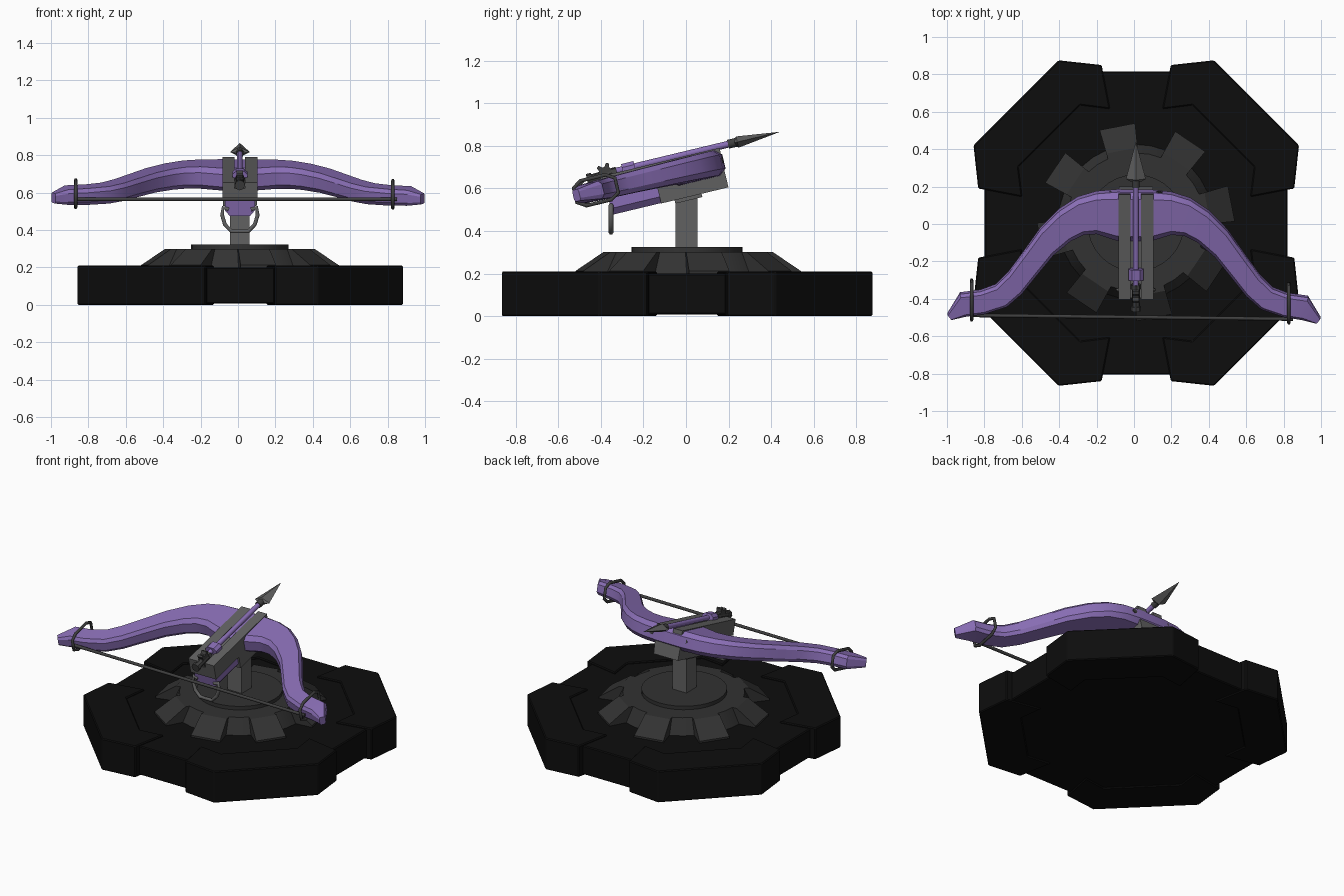
import bpy, bmesh, math
from mathutils import Matrix, Vector

if "Cube" in bpy.data.objects:
    bpy.data.objects.remove(bpy.data.objects["Cube"])

def material(name, *rgb):
    m = bpy.data.materials.new(name)
    m.diffuse_color = (*rgb, 1)
    m.use_nodes = True
    m.node_tree.nodes["Principled BSDF"].inputs["Base Color"].default_value = m.diffuse_color
    return m

BLACK = material("black", .004, .004, .004)
DARK = material("dark_grey", .032, .032, .032)
GREY = material("mid_grey", .12, .12, .12)
IRON = material("iron", .05, .05, .05)
PURPLE = material("purple", .25, .155, .46)

CX = .01
TILT = Matrix.Translation((CX, 0, .6)) @ Matrix.Rotation(math.radians(13.5), 4, 'X')

def bow_space(x, u, v):
    """x across, u along the bolt, v up from the tilted stock"""
    return TILT @ Vector((x, u, v))

def finish(name, bm, mat, bevel=0, smooth=0):
    bmesh.ops.recalc_face_normals(bm, faces=bm.faces)
    me = bpy.data.meshes.new(name)
    bm.to_mesh(me)
    bm.free()
    me.materials.append(mat)
    ob = bpy.data.objects.new(name, me)
    bpy.context.collection.objects.link(ob)
    bpy.ops.object.select_all(action='DESELECT')
    ob.select_set(True)
    bpy.context.view_layer.objects.active = ob
    if smooth:
        bpy.ops.object.shade_smooth_by_angle(angle=math.radians(smooth))
    if bevel:
        b = ob.modifiers.new("bevel", 'BEVEL')
        b.width, b.segments, b.limit_method = bevel, 1, 'ANGLE'
    return ob

def loft(name, rings, mat, **kw):
    bm = bmesh.new()
    vs = [[bm.verts.new(p) for p in r] for r in rings]
    n = len(vs[0])
    for a, b in zip(vs, vs[1:]):
        for i in range(n):
            bm.faces.new((a[i], a[(i + 1) % n], b[(i + 1) % n], b[i]))
    bm.faces.new(vs[0][::-1])
    bm.faces.new(vs[-1])
    return finish(name, bm, mat, **kw)

def prism(name, pts, h0, h1, mat, put=lambda a, b, h: (a, b, h), **kw):
    return loft(name, [[put(a, b, h) for a, b in pts] for h in (h0, h1)], mat, **kw)

def box(x, y):
    return [(-x, -y), (x, -y), (x, y), (-x, y)]

def rod(name, p, q, r1, r2, sides, mat, **kw):
    p, q = Vector(p), Vector(q)
    m = (q - p).to_track_quat('Z', 'Y').to_matrix().to_4x4()
    m.translation = (p + q) / 2
    bm = bmesh.new()
    bmesh.ops.create_cone(bm, cap_ends=True, segments=sides, radius1=r1, radius2=r2,
                          depth=(q - p).length, matrix=m)
    return finish(name, bm, mat, **kw)

def tube(name, pts, r, mat, closed=False):
    cu = bpy.data.curves.new(name, 'CURVE')
    cu.dimensions, cu.bevel_depth, cu.bevel_resolution = '3D', r, 1
    cu.use_fill_caps = True
    s = cu.splines.new('POLY')
    s.points.add(len(pts) - 1)
    for sp, p in zip(s.points, pts):
        sp.co = (*p, 1)
    s.use_cyclic_u = closed
    cu.materials.append(mat)
    ob = bpy.data.objects.new(name, cu)
    bpy.context.collection.objects.link(ob)
    bpy.ops.object.select_all(action='DESELECT')
    ob.select_set(True)
    bpy.context.view_layer.objects.active = ob
    bpy.ops.object.convert(target='MESH')

# Base: recessed octagonal slab with four raised corner blocks
BX, BY = .012, .005
octagon = [(.81, .4), (.4, .81), (-.4, .81), (-.81, .4),
           (-.81, -.4), (-.4, -.81), (.4, -.81), (.81, -.4)]
prism("base_slab", octagon, .008, .2, BLACK, lambda a, b, h: (a + BX, b + BY, h), bevel=.006)
corner = [(.185, .845), (.415, .87), (.87, .415), (.845, .185),
          (.61, .14), (.63, .3), (.3, .63), (.14, .61)]
for k in range(4):
    c, s = round(math.cos(k * math.pi / 2)), round(math.sin(k * math.pi / 2))
    prism(f"base_corner_{k}", corner, 0, .21, BLACK,
          lambda a, b, h: (a * c - b * s + BX, a * s + b * c + BY, h), bevel=.006)

# Cog turntable with sloping teeth
rod("cog_body", (CX, .01, .19), (CX, .01, .3), .42, .37, 32, DARK, smooth=30)
tooth = [(.3, .19), (.52, .19), (.52, .212), (.39, .3), (.3, .3)]
for k in range(8):
    a = math.radians(11 + 45 * k)
    c, s = math.cos(a), math.sin(a)

    def put(r, z, h):
        w = h * (.05 + .09 * r)
        return (r * c - w * s + CX, r * s + w * c + .01, z)
    prism(f"cog_tooth_{k}", tooth, -1, 1, DARK, put)
rod("turntable_disc", (CX, .005, .29), (CX, .005, .324), .26, .26, 32, DARK, smooth=30)

# Post and its tilted mounting plate
prism("post", box(.052, .052), .31, .57, GREY, lambda a, b, h: (a + CX, b + .003, h))
prism("mount_plate", box(.065, .065), -.058, -.03, GREY, bow_space)

# Stock: channelled rail, front block, purple grip
along = lambda x, v, u: bow_space(x, u, v)
rail = [(-.094, .045), (.094, .045), (.094, .148), (.028, .148),
        (.028, .115), (-.028, .115), (-.028, .148), (-.094, .148)]
prism("stock_rail", rail, -.38, .197, GREY, along)
prism("front_block", [(-.09, -.042), (.09, -.042), (.094, .06), (-.094, .06)],
      -.13, .195, GREY, along)
prism("stock_grip", [(-.055, -.04), (.055, -.04), (.08, -.01), (.08, .05), (-.08, .05), (-.08, -.01)],
      -.365, -.1, PURPLE, along)

# Bow: chamfered section swept along outer/inner plan edges
stations = [  # outer x, y, inner x, y, bottom, top
    (.09, .175, .09, -.085, .02, .143), (.2, .165, .2, -.05, .022, .143),
    (.3, .135, .27, -.055, .025, .143), (.4, .07, .34, -.09, .028, .142),
    (.5, -.03, .43, -.165, .032, .14), (.6, -.17, .52, -.275, .036, .138),
    (.67, -.265, .6, -.375, .038, .136), (.74, -.335, .68, -.445, .04, .134),
    (.82, -.365, .8, -.485, .042, .132), (.93, -.38, .9, -.5, .045, .13),
    (.998, -.49, .975, -.52, .06, .115)]

def section(side, xo, yo, xi, yi, v0, v1):
    o, i = Vector((xo, yo)), Vector((xi, yi))
    e, g = .12, .22 * (v1 - v0)
    pts = []
    for t, v in ((0, v0 + g), (e, v0), (1 - e, v0), (1, v0 + g),
                 (1, v1 - g), (1 - e, v1), (e, v1), (0, v1 - g)):
        p = o.lerp(i, t)
        x = p.x * side
        pts.append(bow_space(x - CX, (p.y + .021 - .01 * x) / .972, v))
    return pts

loft("bow_limbs", [section(-1, *s) for s in stations[::-1]] + [section(1, *s) for s in stations],
     PURPLE, smooth=25)

# Tip bands, bowstring and bolts
for side, x in (("left", -.868), ("right", .828)):
    u0 = -.405 - .01 * x
    ring = [(.1, .035), (.06, .06), (-.06, .06), (-.1, .035),
            (-.1, -.035), (-.06, -.06), (.06, -.06), (.1, -.035)]
    tube(f"tip_band_{side}", [bow_space(x - CX, u0 + a, .09 + b) for a, b in ring], .01, IRON, True)
    sx = -1 if x < 0 else 1
    rod(f"limb_bolt_{side}", bow_space(sx * .125, .17, .09), bow_space(sx * .125, .2, .09),
        .02, .016, 8, IRON)
rod("bowstring", (-.875, -.488, .565), (.85, -.508, .565), .01, .01, 8, IRON, smooth=50)

# Trigger guard loop
guard = [(-.06, .51), (-.09, .52), (-.095, .48), (-.08, .43), (-.045, .393),
         (.045, .393), (.08, .43), (.095, .48), (.09, .52), (.06, .51)]
tube("trigger_guard", [(x + CX, -.352, z) for x, z in guard], .012, GREY)

# Loaded bolt: shaft, clamp, collar, four-sided head
V = .155
rod("bolt_shaft", bow_space(0, -.36, V), bow_space(0, .25, V), .016, .016, 10, PURPLE, smooth=40)
prism("bolt_clamp", [(-.04, .135), (.04, .135), (.04, .165), (.022, .182), (-.022, .182), (-.04, .165)],
      -.27, -.21, PURPLE, along)
rod("bolt_collar", bow_space(0, .24, V), bow_space(0, .285, V), .021, .021, 10, IRON, smooth=40)
loft("bolt_head", [[along(a * k, V + b * k, u) for a, b in ((-.053, 0), (0, -.027), (.053, 0), (0, .027))]
                   for k, u in ((.6, .272), (1, .285), (.02, .487))], GREY)

# Release cog and nock at the tail
cog = []
for i in range(24):
    a = math.tau * i / 24
    r = .05 if i % 4 < 2 else .032
    cog.append((-.35 + r * math.cos(a), .155 + r * math.sin(a)))
prism("release_cog", cog, -.018, .018, IRON, lambda u, v, x: bow_space(x, u, v))
rod("nock", bow_space(0, -.44, .145), bow_space(0, -.3, .152), .022, .022, 8, IRON)
for k, u in enumerate((-.43, -.31)):
    rod(f"nock_collar_{k}", bow_space(0, u - .012, .147), bow_space(0, u + .012, .147), .028, .028, 8, IRON)
